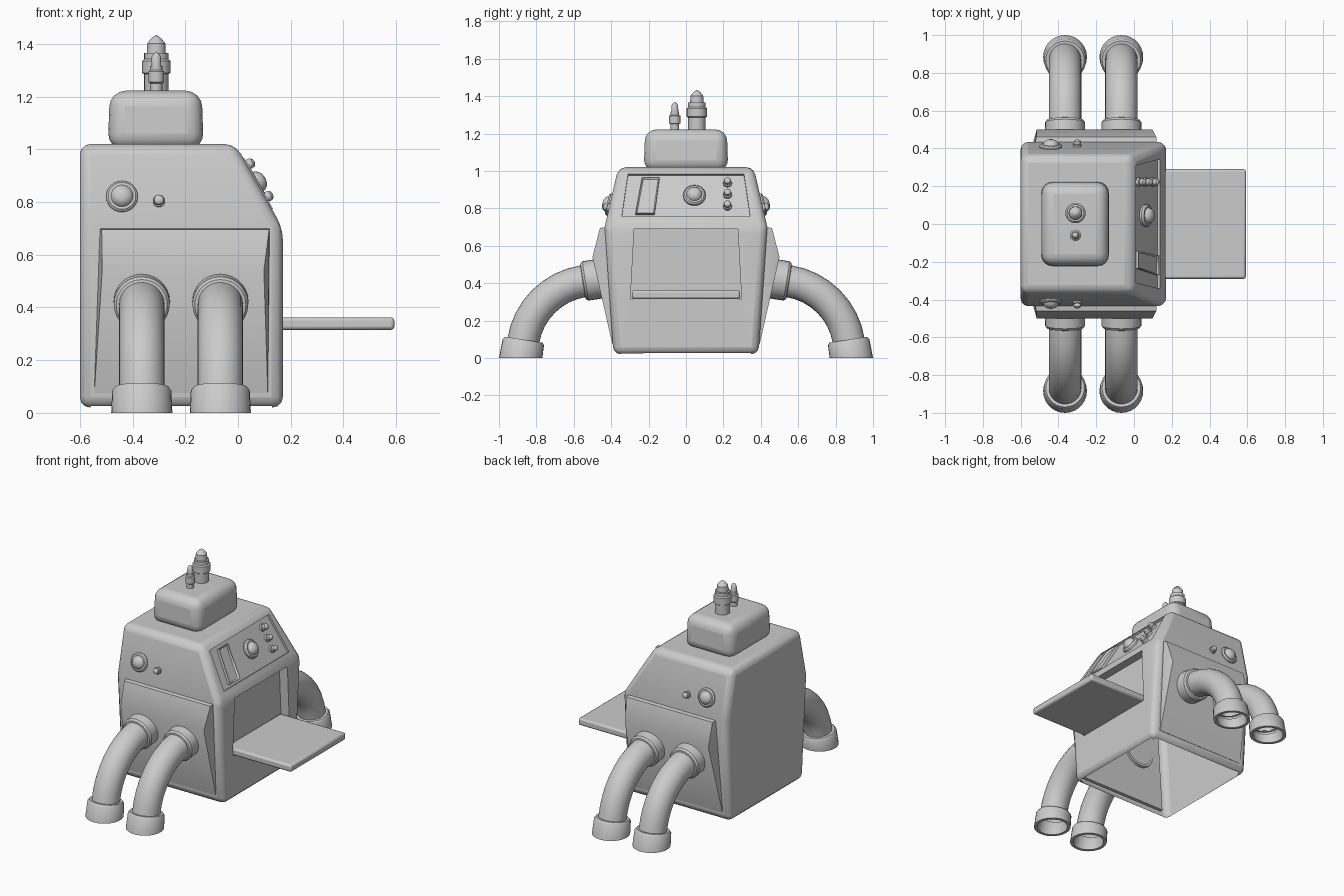
import bpy, bmesh
from math import sin, cos, pi, radians
from mathutils import Vector, Matrix

if "Cube" in bpy.data.objects:
    bpy.data.objects.remove(bpy.data.objects["Cube"])


def finish(name, bm, smooth=35):
    bmesh.ops.remove_doubles(bm, verts=bm.verts, dist=0.0005)
    bmesh.ops.recalc_face_normals(bm, faces=bm.faces)
    me = bpy.data.meshes.new(name)
    bm.to_mesh(me)
    bm.free()
    ob = bpy.data.objects.new(name, me)
    bpy.context.collection.objects.link(ob)
    bpy.ops.object.select_all(action='DESELECT')
    ob.select_set(True)
    bpy.context.view_layer.objects.active = ob
    bpy.ops.object.shade_smooth_by_angle(angle=radians(smooth))
    return ob


def hull(name, pts):
    bm = bmesh.new()
    for p in pts:
        bm.verts.new(p)
    bmesh.ops.convex_hull(bm, input=bm.verts)
    bmesh.ops.dissolve_limit(bm, angle_limit=0.01, verts=bm.verts, edges=bm.edges)
    return finish(name, bm)


def loft(name, rings, sides=28):
    """Skin circular rings given as (frame matrix, radius)."""
    bm = bmesh.new()
    loops = [[bm.verts.new(m @ Vector((r * cos(2 * pi * i / sides), r * sin(2 * pi * i / sides), 0)))
              for i in range(sides)] for m, r in rings]
    for a, b in zip(loops, loops[1:]):
        for i in range(sides):
            j = (i + 1) % sides
            bm.faces.new((a[i], a[j], b[j], b[i]))
    return finish(name, bm)


def lathe(name, profile, frame, sides=24):
    return loft(name, [(frame @ Matrix.Translation((0, 0, h)), r) for r, h in profile], sides)


def frame(o, u, v, n):
    m = Matrix((u, v, n)).transposed().to_4x4()
    m.translation = o
    return m


def bevel(ob, width, seg=3):
    m = ob.modifiers.new("bevel", 'BEVEL')
    m.width, m.segments, m.limit_method, m.angle_limit = width, seg, 'ANGLE', radians(25)
    return m


def cut(ob, cutter):
    cutter.hide_render = True
    cutter.hide_set(True)
    m = ob.modifiers.new("cut", 'BOOLEAN')
    m.object, m.operation, m.solver = cutter, 'DIFFERENCE', 'EXACT'


# Body shell with a sloping front-top face
section = [(-.6, .02, .388), (.17, .02, .388), (.17, .70, .435),
           (-.01, 1.02, .362), (-.6, 1.02, .362), (-.6, .70, .435)]
bm = bmesh.new()
L, R = [[bm.verts.new((x, s * w, z)) for x, z, w in section] for s in (-1, 1)]
for side in (L, R):
    bm.faces.new([side[i] for i in (0, 1, 2, 5)])
    bm.faces.new([side[i] for i in (5, 2, 3, 4)])
for i in range(6):
    j = (i + 1) % 6
    bm.faces.new((L[i], L[j], R[j], R[i]))
body = finish("body", bm)
bevel(body, .04)

# Slope frame: u = y, v = up the slope, n = outward
n = Vector((.32, 0, .18)).normalized()
slope = frame((.17 - .17 * .18 / .32, 0, .87), Vector((0, 1, 0)), Vector((-n.z, 0, n.x)), n)


def slope_prism(name, quad, h0, h1):
    return hull(name, [slope @ Vector((u, v, h)) for u, v in quad for h in (h0, h1)])


# Recesses for the control panel and hatch
cut(body, slope_prism("panel_cutter", [(-.343, -.13), (.343, -.13), (.31, .13), (-.31, .13)], -.015, .08))
cut(body, hull("hatch_cutter", [(x, s * w, z) for x in (.11, .3) for s in (-1, 1)
                                for w, z in ((.297, .315), (.277, .69))]))
bpy.ops.object.select_all(action='DESELECT')
body.select_set(True)
bpy.context.view_layer.objects.active = body
for m in list(body.modifiers):
    bpy.ops.object.modifier_apply(modifier=m.name)

# Open underside
bm = bmesh.new()
bm.from_mesh(body.data)
low = [f for f in bm.faces if f.normal.z < -.95 and f.calc_center_median().z < .03]
bmesh.ops.delete(bm, geom=low, context='FACES')
bm.to_mesh(body.data)
bm.free()
bpy.ops.object.shade_smooth_by_angle(angle=radians(35))

# Lowered hatch tray
tray = hull("hatch_tray", [(x, y, z) for x in (.11, .593) for y in (-.29, .29) for z in (.315, .362)])
bevel(tray, .012, 2)

# Control panel: slot, dial, buttons
slot = slope_prism("panel_slot", [(-.27, -.112), (-.168, -.112), (-.142, .108), (-.235, .108)], -.02, .004)
bm = bmesh.new()
bm.from_mesh(slot.data)
top = [f for f in bm.faces if f.normal.dot(n) > .95]
bmesh.ops.inset_region(bm, faces=top, thickness=.01)
bmesh.ops.translate(bm, verts=list({v for f in top for v in f.verts}), vec=-n * .012)
bm.to_mesh(slot.data)
bm.free()

dial = [(.06, -.03), (.06, .008), (.052, .018), (.042, .018), (.04, .024), (.032, .037), (.018, .045), (0, .048)]
button = [(.023, -.02), (.023, .012), (.017, .014), (.02, .022), (.018, .034), (.01, .041), (0, .043)]
at = Matrix.Translation
lathe("panel_dial", dial, slope @ at((.045, .005, -.012)))
for v in (.08, .01, -.062):
    lathe("panel_button", button, slope @ at((.222, v, -.012)), 16)

# Domed cap on top
cap = hull("top_cap", [(-.312 + sx * (.182 - t), sy * (.226 - t), z) for sx in (-1, 1) for sy in (-1, 1)
                       for z, t in ((1.0, 0), (1.222, .008))])
bevel(cap, .06, 4)

# Antennas
lathe("large_antenna", [(.046, 1.2), (.046, 1.285), (.054, 1.29), (.054, 1.335), (.046, 1.342), (.046, 1.365),
                        (.036, 1.366), (.034, 1.402), (.018, 1.422), (0, 1.434)], at((-.31, .058, 0)))
lathe("small_antenna", [(.023, 1.2), (.023, 1.25), (.03, 1.255), (.03, 1.295), (.023, 1.3), (.023, 1.315),
                        (.019, 1.316), (.018, 1.35), (.01, 1.363), (0, 1.37)], at((-.31, -.06, 0)), 16)


def leg_ring(x, s, y, z, a, r):
    d = Vector((0, s * cos(radians(a)), -sin(radians(a))))
    u = Vector((1, 0, 0))
    return frame((x, s * y, z), u, d.cross(u), d), r


for s in (-1, 1):
    # Side knobs on the leaning upper side
    out = Vector((0, s * .32, .073)).normalized()
    u = Vector((1, 0, 0))
    for x, z, prof in ((-.44, .82, dial), (-.3, .803, button)):
        w = .435 - (z - .7) * .073 / .32
        lathe("side_knob", [(r, h * .85) for r, h in prof], frame((x, s * w, z), u, out.cross(u), out))

    # Side wedge carrying the legs
    hull("side_wedge", [(x, s * y, z) for y, z, x0, x1 in (
        (.40, .705, -.53, .122), (.46, .695, -.517, .118), (.50, .54, -.515, .098),
        (.394, .075, -.545, .113), (.37, .075, -.545, .113)) for x in (x0, x1)])

    # Curved tube legs with collars and hollow feet
    for x in (-.365, -.067):
        c, q = cos(radians(9)), sin(radians(9))
        loft("leg_collar", [leg_ring(x, s, .55 + t * c, .41 - t * q, 9, r) for t, r in (
            (-.17, .09), (-.17, .108), (-.025, .106), (-.012, .106), (0, .097), (.002, .086))])
        loft("leg_tube", [leg_ring(x, s, .49 + .385 * sin(radians(a)), .03 + .385 * cos(radians(a)), a, .086)
                          for a in range(9, 82, 9)])
        loft("leg_foot", [leg_ring(x, s, *p) for p in (
            (.868, .098, 81, .085), (.868, .098, 81, .102), (.87, .084, 81, .112), (.884, 0, 90, .116),
            (.884, 0, 90, .096), (.876, .055, 84, .09), (.872, .07, 82, .084))])
